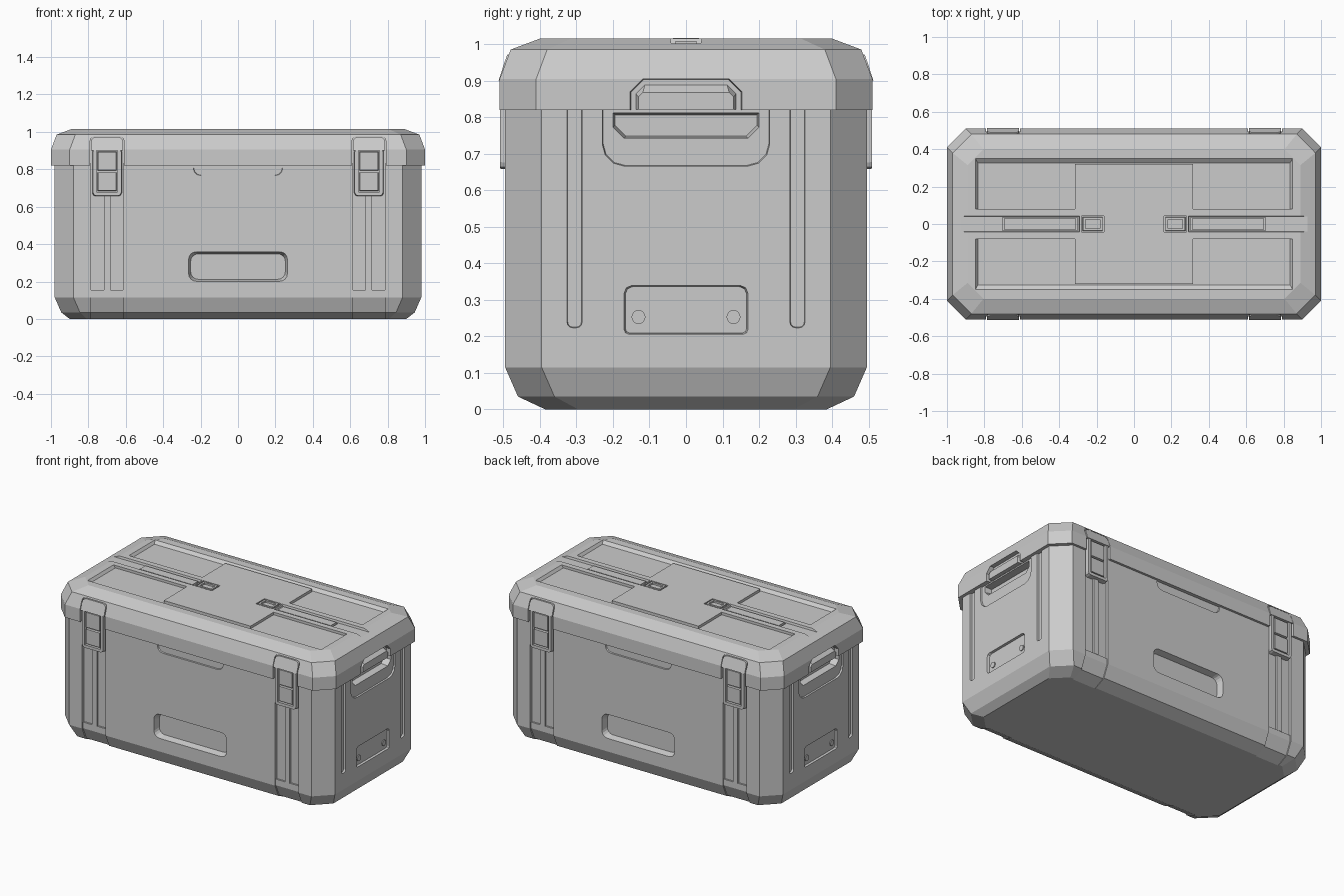
import bpy, bmesh, math

cube = bpy.data.objects.get("Cube")
if cube:
    bpy.data.objects.remove(cube, do_unlink=True)

grey = bpy.data.materials.new("cool_grey")
grey.use_nodes = True
COLOUR = (0.6, 0.6, 0.6, 1)
grey.diffuse_color = COLOUR
grey.node_tree.nodes["Principled BSDF"].inputs["Base Color"].default_value = COLOUR

# Each panel direction maps (across, up, outward) to x, y, z
FRAMES = {
    "front": lambda u, v, w: (u, -w, v),
    "back": lambda u, v, w: (u, w, v),
    "left": lambda u, v, w: (w, u, v),
    "right": lambda u, v, w: (-w, u, v),
    "top": lambda u, v, w: (u, v, w),
}


def finish(name, bm):
    bmesh.ops.recalc_face_normals(bm, faces=bm.faces)
    mesh = bpy.data.meshes.new(name)
    bm.to_mesh(mesh)
    bm.free()
    mesh.materials.append(grey)
    obj = bpy.data.objects.new(name, mesh)
    bpy.context.collection.objects.link(obj)
    return obj


def loft(name, rings):
    """Skin a stack of matching rings and cap both ends."""
    bm = bmesh.new()
    loops = [[bm.verts.new(p) for p in ring] for ring in rings]
    n = len(loops[0])
    for a, b in zip(loops, loops[1:]):
        for i in range(n):
            j = (i + 1) % n
            bm.faces.new((a[i], a[j], b[j], b[i]))
    bm.faces.new(loops[0])
    bm.faces.new(loops[-1])
    return finish(name, bm)


def octagon(x, y, z, c):
    return [(x, c - y, z), (x, y - c, z), (x - c, y, z), (c - x, y, z),
            (-x, y - c, z), (-x, c - y, z), (c - x, -y, z), (x - c, -y, z)]


def outline(u0, u1, v0, v1, low=0, high=0, steps=1, inset=0):
    """Rectangle with separate bottom and top corner cuts; more steps round them."""
    u0, u1, v0, v1 = u0 + inset, u1 - inset, v0 + inset, v1 - inset
    pts = []
    corners = ((u1, v1, high, 0), (u0, v1, high, 1), (u0, v0, low, 2), (u1, v0, low, 3))
    for u, v, r, quarter in corners:
        if r == 0:
            pts.append((u, v))
            continue
        cu = u - r if u == u1 else u + r
        cv = v - r if v == v1 else v + r
        for k in range(steps + 1):
            a = (quarter + k / steps) * math.pi / 2
            pts.append((cu + r * math.cos(a), cv + r * math.sin(a)))
    return pts


def panel(name, side, inner, outer, w0, w1, lean=0):
    """Solid standing on one side, optionally leaning back with the lid bevel."""
    place = FRAMES[side]
    ring = lambda pts, w: [place(u, v, w - lean * max(0, v - 0.905)) for u, v in pts]
    return loft(name, [ring(inner, w0), ring(outer, w1)])


def carve(target, cutter):
    cutter.hide_render = True
    mod = target.modifiers.new("cut", "BOOLEAN")
    mod.object = cutter
    mod.operation = "DIFFERENCE"
    mod.solver = "EXACT"
    bpy.context.view_layer.objects.active = target
    bpy.ops.object.modifier_apply(modifier=mod.name)
    bpy.data.objects.remove(cutter, do_unlink=True)


def pocket(target, side, floor, surface, inset, *shape, **kw):
    inner = outline(*shape, **kw, inset=inset)
    outer = outline(*shape, **kw)
    carve(target, panel("cutter", side, inner, outer, floor, surface + 0.004))


# Main shells
body = loft("box_body", [octagon(0.90, 0.385, 0, 0.09), octagon(0.945, 0.46, 0.035, 0.1),
                         octagon(0.98, 0.495, 0.115, 0.1), octagon(0.98, 0.495, 0.83, 0.1)])
lid = loft("lid", [octagon(1, 0.51, 0.82, 0.1), octagon(1, 0.51, 0.905, 0.1),
                   octagon(0.97, 0.48, 0.985, 0.1), octagon(0.89, 0.40, 1.015, 0.085)])

# Front and back details
for side in ("front", "back"):
    pocket(body, side, 0.455, 0.495, 0.012, -0.265, 0.265, 0.2, 0.36, 0.04, 0.04, 4)
    pocket(body, side, 0.487, 0.495, 0.003, -0.24, 0.24, 0.765, 0.85, 0.04, 0, 3)
    for s in (-1, 1):
        c = s * 0.7
        # Channel behind the latch, its foot and its centre rib
        pocket(body, side, 0.476, 0.495, 0, c - 0.085, c + 0.085, 0.155, 0.85)
        foot = outline(c - 0.085, c + 0.085, -0.02, 0.156)
        place = FRAMES[side]
        levels = ((0.375, -0.001), (0.45, 0.035), (0.487, 0.115), (0.487, 0.156))
        carve(body, loft("cutter", [[place(c - 0.085, z, w), place(c + 0.085, z, w),
                                     place(c + 0.085, z, 0.53), place(c - 0.085, z, 0.53)]
                                    for w, z in levels]))
        rib = outline(c - 0.0175, c + 0.0175, 0.154, 0.7)
        panel("channel_rib", side, rib, rib, 0.46, 0.489)
        # Latch set into the lid edge
        pocket(lid, side, 0.478, 0.512, 0, c - 0.09, c + 0.09, 0.8, 0.978, 0, 0.025, 3)
        cap = outline(c - 0.085, c + 0.085, 0.9, 0.972, 0, 0.025, 3)
        panel("latch_cap", side, cap, cap, 0.46, 0.513, 0.36)
        shape = (c - 0.08, c + 0.08, 0.655, 0.908, 0.018, 0.012, 2)
        frame = panel("latch_frame", side, outline(*shape), outline(*shape, inset=0.004), 0.46, 0.509)
        pocket(frame, side, 0.492, 0.51, 0, c - 0.057, c + 0.057, 0.678, 0.9)
        for low, high in ((0.684, 0.785), (0.792, 0.895)):
            lever = outline(c - 0.051, c + 0.051, low, high)
            tip = outline(c - 0.051, c + 0.051, low, high, inset=0.003)
            panel("latch_lever", side, lever, tip, 0.485, 0.506)

# End details
for side in ("left", "right"):
    pocket(body, side, 0.97, 0.98, 0.003, -0.23, 0.23, 0.665, 0.86, 0.06, 0, 3)
    pocket(body, side, 0.925, 0.97, 0.006, -0.2, 0.2, 0.742, 0.812, 0.03, 0, 1)
    pocket(body, side, 0.966, 0.98, 0.004, -0.17, 0.17, 0.205, 0.34, 0.012, 0.02, 2)
    for s in (-1, 1):
        c = s * 0.305
        pocket(body, side, 0.967, 0.98, 0.002, c - 0.021, c + 0.021, 0.223, 0.85, 0.015, 0, 3)
        bolt = outline(s * 0.13 - 0.019, s * 0.13 + 0.019, 0.234, 0.272, 0.0189, 0.0189, 4)
        panel("bolt", side, bolt, bolt, 0.955, 0.972)
    # Carry grip in a notch in the lid
    pocket(lid, side, 0.972, 1.002, 0.002, -0.153, 0.153, 0.8, 0.905, 0, 0.035, 1)
    base = outline(-0.14, 0.14, 0.821, 0.897, 0, 0.03)
    face = outline(-0.13, 0.13, 0.821, 0.868, 0, 0.012)
    panel("carry_grip", side, base, face, 0.96, 0.998)

# Lid top: recessed trays around a raised centre
for s in (-1, 1):
    def tray(x, y):
        return [(x, s * 0.08), (0.315, s * 0.08), (0.315, s * 0.32), (-0.315, s * 0.32),
                (-0.315, s * 0.08), (-x, s * 0.08), (-x, s * y), (x, s * y)]
    carve(lid, panel("cutter", "top", tray(0.835, 0.327), tray(0.85, 0.353), 0.998, 1.018))

# Lid top: strap grooves with a bar and a buckle
for s in (-1, 1):
    def span(a, b):
        return (min(s * a, s * b), max(s * a, s * b))
    pocket(lid, "top", 1.001, 1.015, 0.004, *span(0.29, 1.02), -0.044, 0.044)
    pocket(lid, "top", 0.985, 1.001, 0, *span(0.302, 0.702), -0.036, 0.036)
    bar = outline(*span(0.31, 0.694), -0.029, 0.029)
    panel("strap_bar", "top", bar, bar, 0.97, 1.009)
    pocket(lid, "top", 1.005, 1.015, 0, *span(0.16, 0.282), -0.044, 0.044)
    buckle = panel("strap_buckle", "top", outline(*span(0.166, 0.276), -0.038, 0.038),
                   outline(*span(0.169, 0.273), -0.036, 0.036), 0.99, 1.016)
    pocket(buckle, "top", 1.004, 1.016, 0, *span(0.182, 0.26), -0.024, 0.024)
